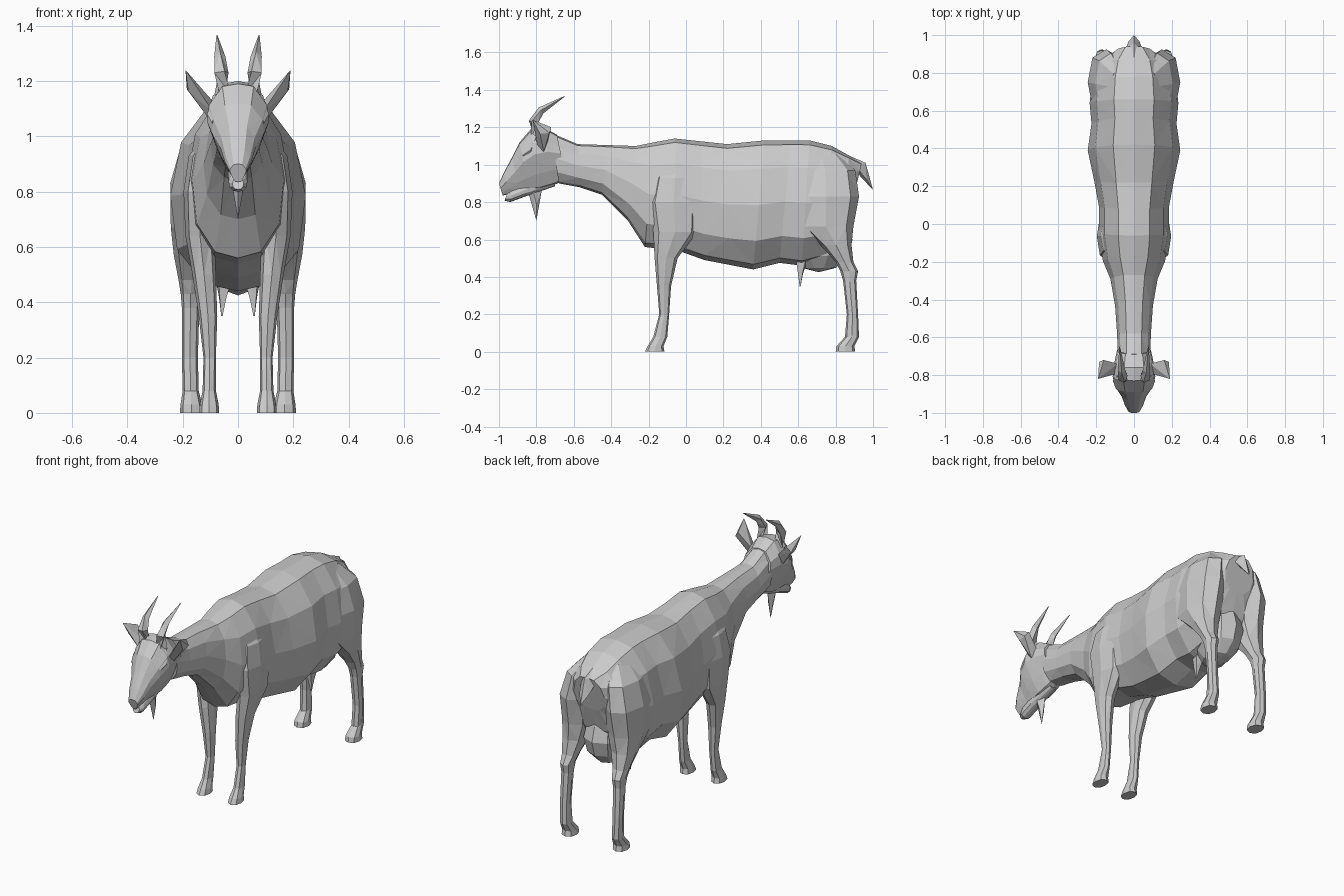
import bpy, bmesh, math
from mathutils import Vector


def finish(name, bm):
    bmesh.ops.recalc_face_normals(bm, faces=bm.faces)
    mesh = bpy.data.meshes.new(name)
    bm.to_mesh(mesh)
    bm.free()
    obj = bpy.data.objects.new(name, mesh)
    bpy.context.collection.objects.link(obj)
    return obj


def loft(name, rings):
    """Skin a list of equal-length point rings and cap both ends."""
    bm = bmesh.new()
    loops = [[bm.verts.new(p) for p in r] for r in rings]
    n = len(loops[0])
    for a, b in zip(loops, loops[1:]):
        for i in range(n):
            j = (i + 1) % n
            bm.faces.new((a[i], a[j], b[j], b[i]))
    bm.faces.new(loops[0])
    bm.faces.new(loops[-1])
    bmesh.ops.triangulate(bm, faces=[f for f in bm.faces if len(f.verts) == 4],
                          quad_method='SHORT_EDGE')
    return finish(name, bm)


def hull(name, pts):
    bm = bmesh.new()
    for p in pts:
        bm.verts.new(p)
    bmesh.ops.convex_hull(bm, input=bm.verts)
    return finish(name, bm)


def slices(rows, half):
    """Rows of (top y, top z, bottom y, bottom z, half width) with a half section."""
    section = half + [(-w, h) for w, h in half[-2:0:-1]]
    out = []
    for ty, tz, by, bz, hw in rows:
        out.append([(w * hw, by + (ty - by) * h, bz + (tz - bz) * h) for w, h in section])
    return out


def leg(name, rows, side):
    """Rows of (z, front y, back y, inner x, outer x)."""
    def soft(v):
        return math.copysign(abs(v) ** .85, v) if abs(v) > 1e-6 else 0
    rings = []
    for z, y0, y1, x0, x1 in rows:
        ring = []
        for i in range(8):
            t = math.tau * i / 8
            ring.append((side * ((x0 + x1) / 2 + (x1 - x0) / 2 * soft(math.sin(t))),
                         (y0 + y1) / 2 + (y1 - y0) / 2 * soft(math.cos(t)), z))
        rings.append(ring)
    return loft(name, rings)


def tube(name, path, sides=4):
    """Path of (x, y, z, radius)."""
    rings = []
    for k, (x, y, z, r) in enumerate(path):
        a = Vector(path[max(k - 1, 0)][:3])
        b = Vector(path[min(k + 1, len(path) - 1)][:3])
        q = (b - a).to_track_quat('Z', 'Y')
        rings.append([Vector((x, y, z)) + q @ Vector((r * math.cos(math.tau * i / sides),
                      r * math.sin(math.tau * i / sides), 0)) for i in range(sides)])
    return loft(name, rings)


# Neck and trunk
trunk_section = [(0, 1), (.45, .965), (.84, .78), (1, .5), (.9, .22), (.5, .04), (0, 0)]
loft("body", slices([
    (-.72, 1.17, -.68, .90, .085),
    (-.58, 1.11, -.57, .88, .09),
    (-.42, 1.105, -.45, .84, .10),
    (-.27, 1.10, -.31, .70, .125),
    (-.17, 1.12, -.22, .56, .165),
    (-.06, 1.14, -.04, .54, .185),
    (.08, 1.125, .10, .49, .185),
    (.22, 1.11, .23, .465, .21),
    (.42, 1.13, .36, .44, .245),
    (.56, 1.13, .50, .475, .225),
    (.66, 1.13, .62, .46, .235),
    (.78, 1.10, .76, .50, .22),
    (.87, 1.05, .85, .66, .185),
    (.94, 1.01, .89, .80, .10)], trunk_section))

# Head and lower jaw
head_section = [(0, 1), (.5, .97), (.93, .76), (1, .58), (.66, .25), (.35, .03), (0, 0)]
loft("head", slices([
    (-.69, 1.16, -.64, .92, .09),
    (-.76, 1.20, -.71, .89, .105),
    (-.83, 1.19, -.78, .87, .113),
    (-.89, 1.12, -.84, .865, .095),
    (-.93, 1.04, -.89, .855, .065),
    (-.975, .955, -.94, .845, .048),
    (-1.0, .90, -.98, .835, .03)], head_section))
loft("jaw", slices([
    (-.72, .97, -.70, .885, .03),
    (-.86, .90, -.86, .83, .036),
    (-.93, .87, -.94, .80, .034),
    (-.955, .85, -.97, .808, .02)], trunk_section))
hull("beard", [(-.025, -.82, .87), (.025, -.82, .87), (0, -.84, .84), (0, -.77, .87),
               (.016, -.80, .79), (-.016, -.80, .79), (0, -.80, .70)])

# Tail
hull("tail", [(0, .88, 1.045), (-.05, .91, .99), (.05, .91, .99), (0, .96, 1.01),
              (-.03, .965, .92), (.03, .965, .92), (0, .93, .94), (0, 1.0, .865)])

# Udder
bm = bmesh.new()
bmesh.ops.create_uvsphere(bm, u_segments=10, v_segments=6, radius=1)
for v in bm.verts:
    v.co = Vector((v.co.x * .135, .71 + v.co.y * .18, .60 + v.co.z * .175))
finish("udder", bm)

front_rows = [
    (0, -.22, -.115, .068, .14), (.03, -.205, -.12, .07, .138),
    (.08, -.175, -.10, .08, .128), (.20, -.143, -.09, .08, .125),
    (.35, -.155, -.08, .075, .142), (.50, -.168, -.045, .08, .165),
    (.64, -.175, .06, .085, .19), (.80, -.20, .07, .07, .197),
    (.93, -.17, .05, .05, .178), (1.03, -.12, .0, .03, .10)]
hind_rows = [
    (0, .80, .905, .128, .21), (.03, .805, .90, .13, .208),
    (.08, .85, .925, .142, .2), (.20, .86, .92, .145, .203),
    (.38, .84, .91, .14, .203), (.43, .825, .92, .135, .207),
    (.48, .80, .895, .12, .215), (.57, .72, .885, .09, .232),
    (.67, .60, .895, .06, .243), (.83, .575, .925, .05, .245),
    (.97, .58, .905, .04, .205), (1.06, .63, .82, .03, .12)]

# Mirrored parts
for label, s in (("left", -1), ("right", 1)):
    leg(f"{label}_front_leg", front_rows, s)
    leg(f"{label}_hind_leg", hind_rows, s)
    tube(f"{label}_horn", [(s * .055, -.80, 1.15, .032), (s * .06, -.815, 1.23, .028),
                           (s * .066, -.775, 1.29, .02), (s * .076, -.65, 1.365, .002)])
    hull(f"{label}_ear", [(s * .085, -.79, 1.08), (s * .085, -.74, 1.12), (s * .11, -.76, 1.07),
                          (s * .18, -.78, 1.165), (s * .16, -.72, 1.20),
                          (s * .185, -.73, 1.17), (s * .19, -.82, 1.24)])
    tube(f"{label}_teat", [(s * .05, .62, .50, .04), (s * .055, .612, .42, .018),
                           (s * .058, .61, .35, .003)])
    # Brow ridge over the eye
    hull(f"{label}_brow", [(s * .05, -.87, 1.13), (s * .112, -.83, 1.08), (s * .09, -.80, 1.15),
                           (s * .095, -.875, 1.05), (s * .06, -.82, 1.0)])
